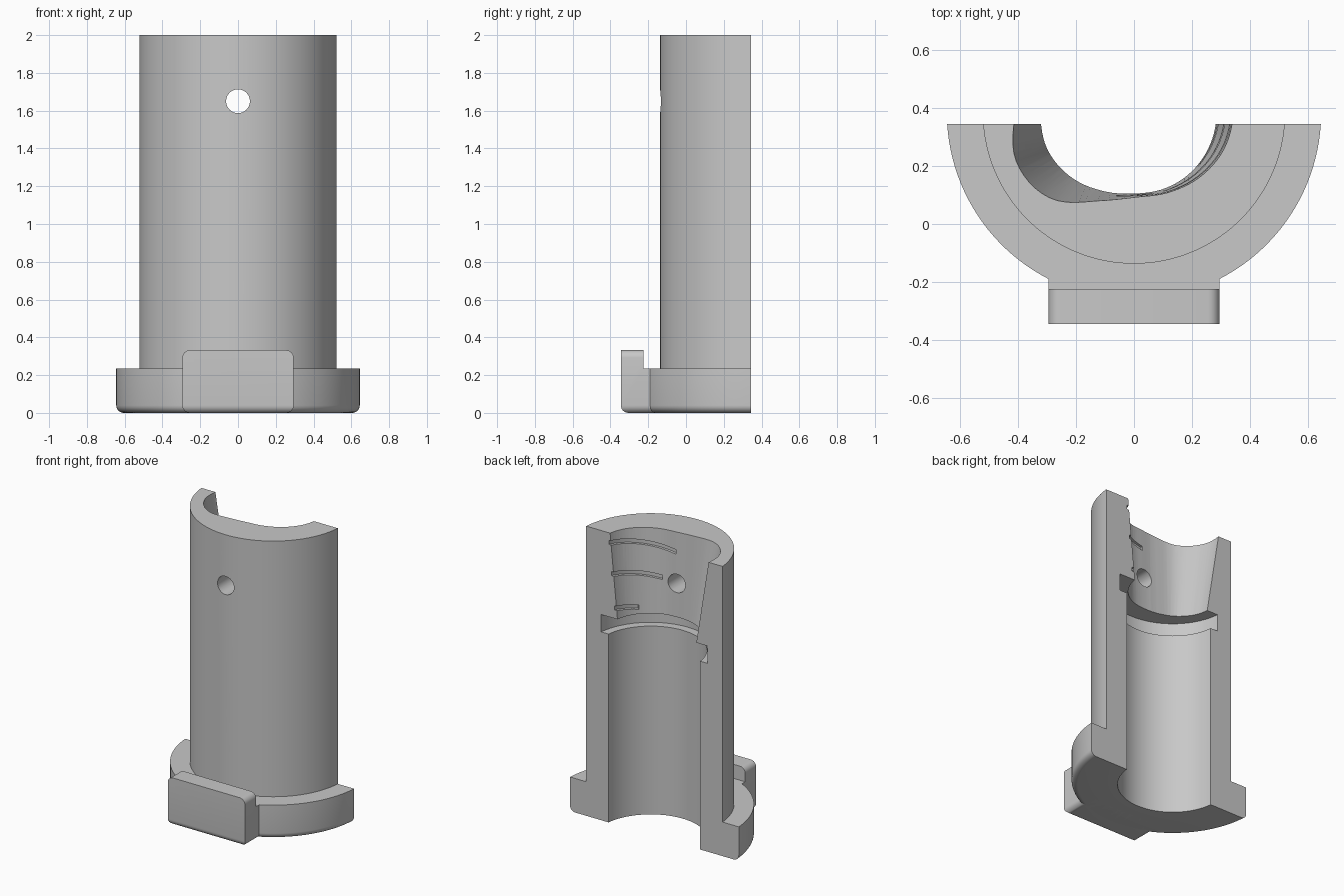
import bpy, bmesh, math
from mathutils import Matrix, Vector

cube = bpy.data.objects.get("Cube")
if cube:
    bpy.data.objects.remove(cube, do_unlink=True)

AXIS_Y = 0.385      # centre line of the sleeve
CUT_Y = 0.345       # flat split plane
TOP, SHOULDER, FLANGE = 2.0, 1.42, .235

grey = bpy.data.materials.new("plain grey")
grey.use_nodes = True
colour = (0.58, 0.58, 0.58, 1)
grey.diffuse_color = colour
grey.node_tree.nodes["Principled BSDF"].inputs["Base Color"].default_value = colour


def make(name, bm):
    bmesh.ops.recalc_face_normals(bm, faces=bm.faces)
    mesh = bpy.data.meshes.new(name)
    bm.to_mesh(mesh)
    bm.free()
    mesh.materials.append(grey)
    obj = bpy.data.objects.new(name, mesh)
    bpy.context.collection.objects.link(obj)
    return obj


def box(bm, low, high):
    low, high = Vector(low), Vector(high)
    size = Matrix.Diagonal((*(high - low), 1))
    bmesh.ops.create_cube(bm, size=1, matrix=Matrix.Translation((low + high) / 2) @ size)


def loft(name, rings):
    """Skin a row of closed rings and cap both ends."""
    bm = bmesh.new()
    rows = [[bm.verts.new(p) for p in ring] for ring in rings]
    for a, b in zip(rows, rows[1:]):
        for i in range(len(a)):
            j = (i + 1) % len(a)
            bm.faces.new((a[i], a[j], b[j], b[i]))
    bm.faces.new(rows[0])
    bm.faces.new(rows[-1])
    return make(name, bm)


def activate(obj):
    bpy.ops.object.select_all(action='DESELECT')
    obj.select_set(True)
    bpy.context.view_layer.objects.active = obj


def cut(obj, cutter):
    cutter.hide_render = True
    activate(obj)
    mod = obj.modifiers.new("cut", 'BOOLEAN')
    mod.operation = 'DIFFERENCE'
    mod.solver = 'EXACT'
    mod.object = cutter
    bpy.ops.object.modifier_apply(modifier=mod.name)
    bpy.data.objects.remove(cutter, do_unlink=True)


def smooth(obj):
    activate(obj)
    bpy.ops.object.shade_smooth_by_angle(angle=math.radians(30))


# Socket radius every eighth of the half turn, from +x round the front to -x
top_radii = (.342, .335, .318, .30, .293, .33, .415, .44, .41)
low_radii = (.285, .285, .285, .283, .28, .292, .312, .325, .322)


def spline(values, t):
    t = min(max(t, 0), 1) * (len(values) - 1)
    i = min(int(t), len(values) - 2)
    f = t - i
    a, b = values[max(i - 1, 0)], values[i]
    c, d = values[i + 1], values[min(i + 2, len(values) - 1)]
    return b + f / 2 * (c - a + f * (2*a - 5*b + 4*c - d + f * (3*(b - c) + d - a)))


def socket_radius(angle, z):
    t = angle / math.pi
    f = (z - SHOULDER) / (TOP - SHOULDER)
    return spline(low_radii, t) * (1 - f) + spline(top_radii, t) * f


def polar(r, angle, z):
    return (r * math.cos(angle), AXIS_Y - r * math.sin(angle), z)


def half_turn(r, z, t):
    """Point on a front arc that starts and ends on the split plane."""
    start = math.asin((AXIS_Y - CUT_Y) / r)
    return polar(r, start + (math.pi - 2 * start) * t, z)


# Half sleeve with flange, lower bore and undercut ring
fillet = [(.606 + .04 * math.sin(a), .04 - .04 * math.cos(a))
          for a in (math.pi / 2 * i / 6 for i in range(7))]
profile = [(.352, 0), *fillet, (.646, FLANGE), (.522, FLANGE), (.522, TOP), (.24, TOP),
           (.24, SHOULDER), (.408, SHOULDER), (.408, 1.3), (.352, 1.3)]
sleeve = loft("split_sleeve", [[half_turn(r, z, k / 64) for r, z in profile]
                               for k in range(65)])

# Tapered, uneven socket at the top
rings = []
for z in (SHOULDER - .03, TOP + .05):
    ring = [polar(socket_radius(math.pi * k / 48, z), math.pi * k / 48, z) for k in range(49)]
    ring += [(ring[-1][0], .7, z), (ring[0][0], .7, z)]
    rings.append(ring)
cut(sleeve, loft("socket_cutter", rings))

# Shallow spiral grooves on one side of the socket
for start_z, sweep in ((1.94, 88), (1.73, 70), (1.5, 40)):
    rings = []
    for k in range(25):
        angle = math.radians(-12 + (sweep + 12) * k / 24)
        z = start_z - .05 * angle
        r = socket_radius(angle, z)
        rings.append([polar(r + dr, angle, z + dz)
                      for dr, dz in ((-.04, -.018), (.016, -.014), (.016, .014), (-.04, .018))])
    cut(sleeve, loft("groove_cutter", rings))

# Round cross hole through the front wall
rings = [[(.063 * math.cos(a), y, 1.65 + .063 * math.sin(a))
          for a in (math.tau * k / 40 for k in range(40))] for y in (-.4, .3)]
cut(sleeve, loft("hole_cutter", rings))
smooth(sleeve)

# Front lug with rounded corners and an upright lip
lug_bm = bmesh.new()
box(lug_bm, (-.295, -.345, 0), (.295, -.08, .332))
edges = []
for e in lug_bm.edges:
    d = e.verts[0].co - e.verts[1].co
    mid = (e.verts[0].co + e.verts[1].co) / 2
    if abs(d.y) > .1 or (abs(d.x) > .1 and mid.z < .1 and mid.y < -.3):
        edges.append(e)
bmesh.ops.bevel(lug_bm, geom=edges, offset=.04, segments=6, profile=.5, affect='EDGES')
lug = make("front_lug", lug_bm)
step = bmesh.new()
box(step, (-1, -.225, FLANGE), (1, 1, 1))
cut(lug, make("step_cutter", step))
smooth(lug)
